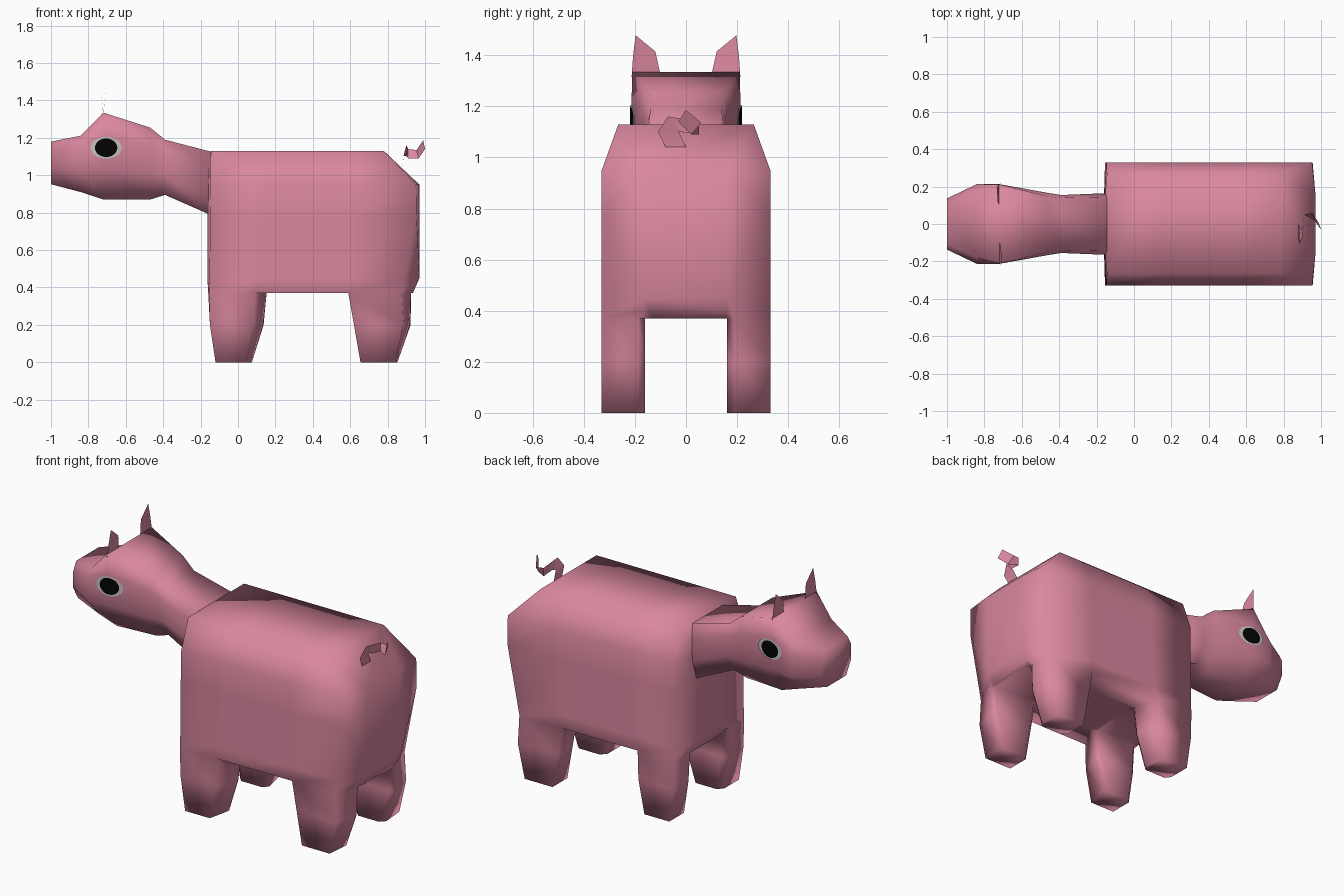
import bpy, bmesh, math
from mathutils import Vector
from mathutils.bvhtree import BVHTree

if "Cube" in bpy.data.objects:
    bpy.data.objects.remove(bpy.data.objects["Cube"])


def material(name, color):
    m = bpy.data.materials.new(name)
    m.diffuse_color = (*color, 1)
    m.use_nodes = True
    m.node_tree.nodes["Principled BSDF"].inputs["Base Color"].default_value = m.diffuse_color
    return m


PINK = material("pink skin", (0.70, 0.245, 0.345))
GREY = material("eye grey", (0.56, 0.56, 0.54))
BLACK = material("pupil black", (0.001, 0.001, 0.001))


def finish(name, bm, mats=(PINK,), angle=80, fix=True):
    if fix:
        bmesh.ops.recalc_face_normals(bm, faces=bm.faces)
    me = bpy.data.meshes.new(name)
    bm.to_mesh(me)
    bm.free()
    ob = bpy.data.objects.new(name, me)
    bpy.context.collection.objects.link(ob)
    for m in mats:
        me.materials.append(m)
    bpy.ops.object.select_all(action='DESELECT')
    ob.select_set(True)
    bpy.context.view_layer.objects.active = ob
    bpy.ops.object.shade_smooth_by_angle(angle=math.radians(angle))
    return ob


def loft(bm, rows, closed=True):
    rings = [[bm.verts.new(p) for p in r] for r in rows]
    n = len(rings[0])
    for a, b in zip(rings, rings[1:]):
        for i in range(n if closed else n - 1):
            j = (i + 1) % n
            bm.faces.new((a[i], a[j], b[j], b[i]))
    return rings


# Body: chamfered sections along x; each level has its own x at every station
LEVELS = [(0.265, 1.13), (0.33, 0.95), (0.33, 0.78), (0.33, 0.45), (0.33, 0.37), (0.16, 0.37)]
STATIONS = [(-0.145, -0.147, -0.149, -0.152, -0.155, -0.16),
            (0.14, 0.14, 0.14, 0.12, 0.09, 0.165),
            (0.59,) * 6,
            (0.78, 0.952, 0.955, 0.89, 0.875, 0.935)]
bm = bmesh.new()
rows = []
for xs in STATIONS:
    half = [(x, y, z) for x, (y, z) in zip(xs, LEVELS)]
    rows.append(half + [(x, -y, z) for x, y, z in reversed(half)])
rings = loft(bm, rows)
# Chest and rump: a raised middle panel between the corners
for r, x, w in ((rings[0], -0.163, 0.05), (rings[-1], 0.97, 0.16)):
    a = [bm.verts.new((x, y, z)) for z in (0.95, 0.45) for y in (w, -w)]
    for f in ((r[0], r[1], a[0]), (r[0], a[0], a[1], r[11]), (a[1], r[10], r[11]),
              (a[0], a[1], a[3], a[2]),
              (r[1], r[2], a[0]), (r[2], r[3], a[2], a[0]), (r[3], r[4], r[5], a[2]),
              (r[10], r[9], a[1]), (r[9], r[8], a[3], a[1]), (r[8], r[7], r[6], a[3]),
              (a[2], a[3], r[6], r[5])):
        bm.faces.new(f)

# Legs: drawn down from the four outer belly cells
# each span: front x, back x on the outer side, back x on the inner side, z
for a, spans in ((0, ((-0.15, 0.085, 0.145, 0.2), (-0.12, 0.045, 0.08, 0.0))),
                 (2, ((0.62, 0.885, 0.928, 0.2), (0.655, 0.84, 0.855, 0.0)))):
    for i in (4, 6):
        cell = {rings[a][i], rings[a][i + 1], rings[a + 1][i], rings[a + 1][i + 1]}
        face = next(f for f in bm.faces if set(f.verts) == cell)
        for front, outer, inner, z in spans:
            old = list(face.verts)
            mid = sum(v.co.x for v in old) / 4
            new = []
            for v in old:
                back = outer if abs(v.co.y) > 0.25 else inner
                new.append(bm.verts.new((front if v.co.x < mid else back, v.co.y, z)))
            bm.faces.remove(face)
            for k in range(4):
                n = (k + 1) % 4
                bm.faces.new((old[k], old[n], new[n], new[k]))
            face = bm.faces.new(new)

# Soften the inner upright corners of the legs
bmesh.ops.recalc_face_normals(bm, faces=bm.faces)
upright = [e for e in bm.edges
           if max(v.co.z for v in e.verts) < 0.38
           and abs(e.verts[0].co.z - e.verts[1].co.z) > 0.1
           and abs(e.verts[0].co.y) < 0.25]
bmesh.ops.bevel(bm, geom=upright, offset=0.03, segments=1, affect='EDGES', profile=0.5)
finish("body_and_legs", bm, angle=100)

# Head and neck: x, top z, bottom z, half width, top half width, bottom half width, shoulder level
HEAD = [(-0.14, 1.125, 0.785, 0.165, 0.145, 0.13, 0.75),
        (-0.39, 1.19, 0.895, 0.155, 0.14, 0.10, 0.75),
        (-0.47, 1.255, 0.87, 0.168, 0.15, 0.10, 0.75),
        (-0.72, 1.335, 0.87, 0.213, 0.211, 0.12, 0.75),
        (-0.84, 1.212, 0.91, 0.213, 0.18, 0.12, 0.85),
        (-1.0, 1.18, 0.952, 0.137, 0.105, 0.09, 0.75)]
bm = bmesh.new()
rows = []
for x, zt, zb, w, tw, bw, s in HEAD:
    h = zt - zb
    half = [(x, tw, zt), (x, w, zb + s * h), (x, w, zb + 0.35 * h), (x, bw, zb)]
    rows.append(half + [(x, -y, z) for x, y, z in reversed(half)])
rings = loft(bm, rows)
bm.faces.new(rings[0])
bm.faces.new(rings[-1])
bmesh.ops.recalc_face_normals(bm, faces=bm.faces)
skin = BVHTree.FromBMesh(bm)
finish("head_and_neck", bm, angle=100)

# Eyes: thin discs projected on the head sides, dark centre and grey rim
N = 32
for side, label in ((-1, "right"), (1, "left")):
    bm = bmesh.new()
    rows = []
    for s in (0.02, 0.25, 0.5, 0.7, 0.72, 0.86, 1.0):
        ring = []
        for k in range(N):
            t = 2 * math.pi * k / N
            x = -0.705 + 0.083 * s * math.cos(t)
            z = 1.147 + (0.069 * s if s < 0.8 else 0.058 * s) * math.sin(t)
            hit = skin.ray_cast(Vector((x, side, z)), Vector((0, -side, 0)))[0]
            ring.append((x, hit.y + side * 0.006, z))
        rows.append(ring)
    rings = loft(bm, rows)
    bm.faces.new(rings[0])
    dark = {v for r in rings[:5] for v in r}
    for f in bm.faces:
        f.material_index = 1 if all(v in dark for v in f.verts) else 0
        f.normal_update()
        if f.normal.y * side < 0:
            f.normal_flip()
    finish(label + "_eye", bm, (GREY, BLACK), fix=False)

# Ears: pointed sheets standing on the crest
for side, label, lean in ((-1, "right", 0.014), (1, "left", -0.014)):
    bm = bmesh.new()
    pts = [(0, 0.10, 1.325), (0, 0.213, 1.315), (0.5, 0.207, 1.40), (1, 0.197, 1.478), (0.6, 0.12, 1.415)]
    bm.faces.new([bm.verts.new((-0.72 + lean * t, side * y, z)) for t, y, z in pts])
    finish(label + "_ear", bm)

# Tail: curled ribbon
bm = bmesh.new()
loft(bm, [((0.88, -0.08, 1.04), (0.88, 0.0, 1.04)),
          ((0.885, -0.11, 1.10), (0.885, -0.03, 1.105)),
          ((0.90, -0.07, 1.16), (0.905, -0.02, 1.10)),
          ((0.91, 0.05, 1.14), (0.91, 0.05, 1.09)),
          ((0.955, 0.06, 1.135), (0.965, 0.02, 1.09)),
          ((0.99, 0.0, 1.187), (1.0, -0.03, 1.14))], closed=False)
finish("tail", bm, angle=30)
